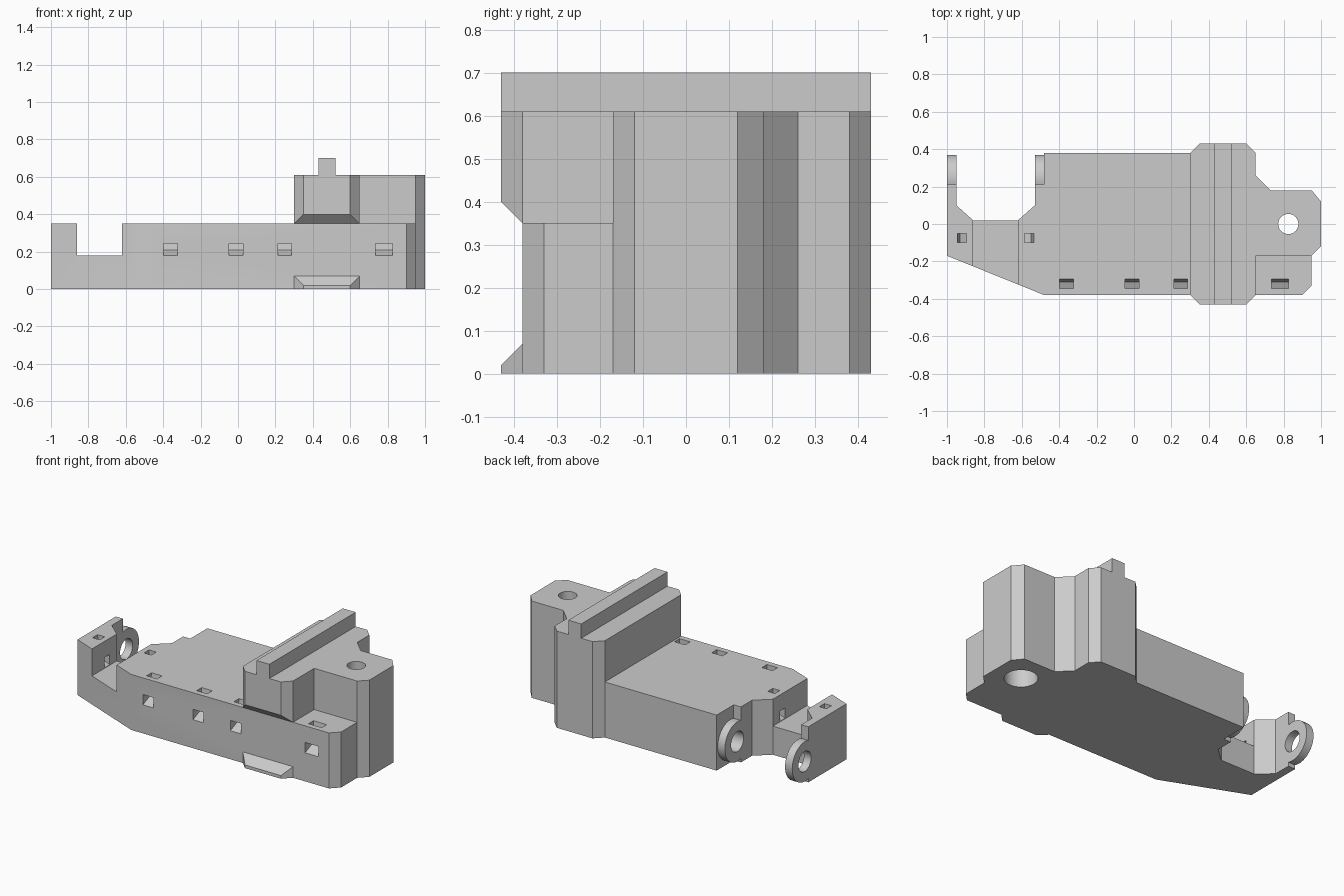
import bpy
from math import radians
from mathutils import Matrix, Vector

cube = bpy.data.objects.get("Cube")
if cube:
    bpy.data.objects.remove(cube, do_unlink=True)

grey = bpy.data.materials.new("plain grey")
grey.use_nodes = True
colour = (0.6, 0.6, 0.6, 1)
grey.diffuse_color = colour
grey.node_tree.nodes["Principled BSDF"].inputs["Base Color"].default_value = colour


def prism(name, points, low, high, axes="xyz"):
    """Extrude a profile drawn in the first two axes along the third."""
    def place(a, b, c):
        v = Vector((0, 0, 0))
        for axis, value in zip(axes, (a, b, c)):
            v["xyz".index(axis)] = value
        return v
    n = len(points)
    verts = [place(a, b, c) for c in (low, high) for a, b in points]
    faces = [list(range(n))[::-1], list(range(n, 2 * n))]
    faces += [[i, (i + 1) % n, n + (i + 1) % n, n + i] for i in range(n)]
    mesh = bpy.data.meshes.new(name)
    mesh.from_pydata(verts, [], faces)
    mesh.materials.append(grey)
    obj = bpy.data.objects.new(name, mesh)
    bpy.context.collection.objects.link(obj)
    # Make every face point outwards
    bpy.context.view_layer.objects.active = obj
    bpy.ops.object.select_all(action="DESELECT")
    obj.select_set(True)
    bpy.ops.object.mode_set(mode="EDIT")
    bpy.ops.mesh.select_all(action="SELECT")
    bpy.ops.mesh.normals_make_consistent(inside=False)
    bpy.ops.object.mode_set(mode="OBJECT")
    return obj


def box(name, x0, x1, y0, y1, z0, z1):
    return prism(name, [(x0, y0), (x1, y0), (x1, y1), (x0, y1)], z0, z1)


def cylinder(name, radius, depth, centre, along_x=False):
    bpy.ops.mesh.primitive_cylinder_add(vertices=40, radius=radius, depth=depth)
    obj = bpy.context.object
    obj.name = name
    turn = Matrix.Rotation(radians(90), 4, "Y") if along_x else Matrix()
    obj.data.transform(Matrix.Translation(centre) @ turn)
    obj.data.materials.append(grey)
    return obj


def combine(target, tool, operation="DIFFERENCE"):
    mod = target.modifiers.new("combine", "BOOLEAN")
    mod.operation = operation
    mod.solver = "EXACT"
    mod.object = tool
    bpy.context.view_layer.objects.active = target
    bpy.ops.object.modifier_apply(modifier=mod.name)
    bpy.data.objects.remove(tool, do_unlink=True)


def smooth(obj):
    bpy.ops.object.select_all(action="DESELECT")
    obj.select_set(True)
    bpy.context.view_layer.objects.active = obj
    bpy.ops.object.shade_smooth_by_angle(angle=radians(30))


# Low hull with its forked end
body = prism("body", [
    (-1, -0.17), (-0.48, -0.38), (0.9, -0.38), (0.95, -0.33), (0.95, -0.17),
    (0.5, -0.17), (0.5, 0.38), (-0.48, 0.38), (-0.48, 0.21), (-0.53, 0.21),
    (-0.53, 0.1), (-0.62, 0.02), (-0.86, 0.02), (-0.95, 0.1), (-0.95, 0.21),
    (-1, 0.21)], 0, 0.35)
combine(body, box("notch", -0.86, -0.62, -0.5, 0.3, 0.18, 0.5))

# Hinge lugs with a pin hole
hinge_y, hinge_z = 0.245, 0.145
for x in (-0.975, -0.505):
    lug = cylinder("lug", 0.125, 0.05, (x, hinge_y, hinge_z), True)
    combine(body, lug, "UNION")
combine(body, cylinder("pin_hole", 0.063, 0.7, (-0.75, hinge_y, hinge_z), True))

# Bent strap channels: inward depth from the wall against height
channel = [(-0.02, 0.18), (0, 0.18), (0.07, 0.21), (0.085, 0.35), (0.085, 0.4),
           (0.035, 0.4), (0.035, 0.245), (-0.02, 0.245)]
for x, half in ((-0.36, 0.037), (-0.01, 0.037), (0.25, 0.037), (0.78, 0.046)):
    side = [(d - 0.38, z) for d, z in channel]
    combine(body, prism("side_channel", side, x - half, x + half, "yzx"))
for wall, sign in ((-0.86, -1), (-0.62, 1)):
    end = [(wall + sign * d, z + 0.003) for d, z in channel]
    combine(body, prism("end_channel", end, -0.1, -0.05, "xzy"))
smooth(body)

# Tall tower with chamfered corners
tower = prism("tower", [
    (0.3, -0.38), (0.35, -0.43), (0.6, -0.43), (0.65, -0.38), (0.65, -0.17),
    (0.95, -0.17), (1, -0.12), (1, 0.12), (0.95, 0.18), (0.73, 0.18),
    (0.65, 0.26), (0.65, 0.38), (0.6, 0.43), (0.35, 0.43), (0.3, 0.38)], 0, 0.61)
gap = [(-0.38, 0.07), (-0.45, 0), (-0.45, 0.42), (-0.38, 0.35)]
combine(tower, prism("front_gap", gap, 0.2, 0.8, "yzx"))

# Stepped vertical bore
combine(tower, cylinder("upper_bore", 0.054, 2, (0.825, 0, 0)))
combine(tower, cylinder("lower_bore", 0.095, 0.9, (0.825, 0, 0)))
smooth(tower)

# Rail across the tower top
box("top_rail", 0.43, 0.52, -0.43, 0.43, 0.61, 0.7)
